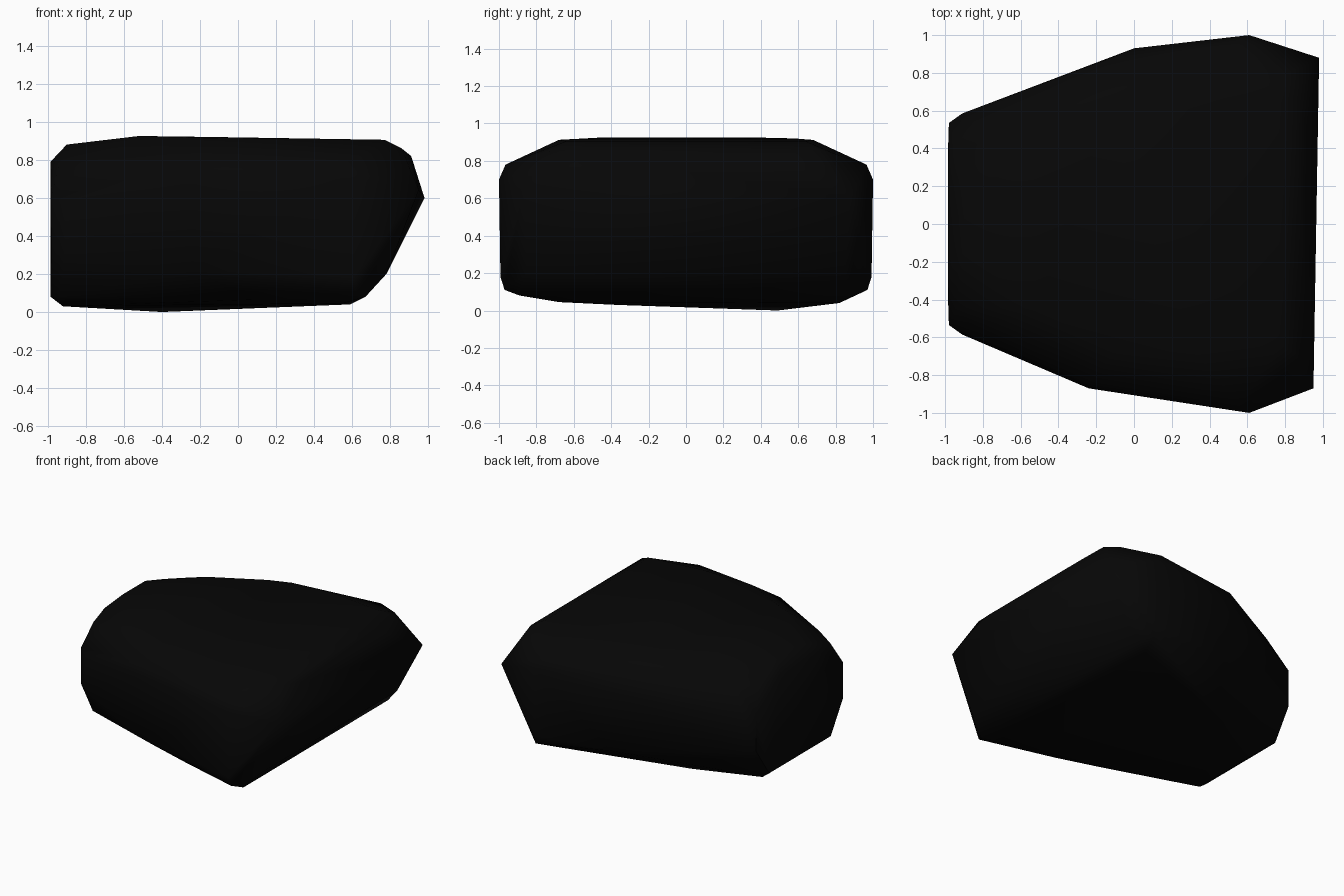
import bpy, bmesh, math

# Landmarks present on both the front (-y) and back (+y) flanks: x, |y|, z
PAIRED = [
    # top plateau rim
    (-0.90, 0.14, 0.88), (0.33, 0.68, 0.912), (0.77, 0.64, 0.905),
    (0.86, 0.69, 0.86), (0.91, 0.50, 0.82),
    # shoulder
    (-0.985, 0.24, 0.79), (-0.94, 0.44, 0.77), (-0.78, 0.53, 0.79), (0.56, 0.965, 0.78),
    # widest band
    (0.61, 1.0, 0.70), (0.61, 0.992, 0.18), (-0.91, 0.585, 0.58), (-0.91, 0.585, 0.30),
    (-0.98, 0.535, 0.60), (-0.98, 0.535, 0.31), (0.78, 0.85, 0.20),
    # underside rim
    (-0.985, 0.38, 0.08), (-0.92, 0.37, 0.03), (0.67, 0.89, 0.08),
    (0.62, 0.97, 0.11),
]

# Landmarks that differ between the flanks
SINGLE = [
    (0.98, 0.88, 0.60), (0.95, -0.87, 0.64),            # nose corners
    (-0.52, 0.37, 0.925), (-0.15, 0.58, 0.92), (0.01, 0.65, 0.914),   # top, back rim
    (-0.52, -0.45, 0.925), (-0.10, -0.67, 0.913),       # top, front rim
    (0.0, 0.93, 0.65), (0.0, 0.925, 0.20), (-0.16, 0.865, 0.785),
    (-0.24, -0.87, 0.70), (-0.24, -0.87, 0.22), (-0.22, -0.85, 0.78),
    (0.80, 0.79, 0.84),                                 # upper back nose corner
    (-0.40, 0.49, 0.0), (0.59, 0.82, 0.04),             # back underside
    (0.55, -0.68, 0.045), (-0.30, -0.30, 0.03),         # front underside
    (-0.26, -0.66, 0.07), (0.09, -0.76, 0.065), (-0.94, -0.45, 0.08),
]

# Wrap the landmarks into one faceted stone
bm = bmesh.new()
for x, y, z in PAIRED:
    bm.verts.new((x, y, z))
    bm.verts.new((x, -y, z))
for p in SINGLE:
    bm.verts.new(p)
hull = bmesh.ops.convex_hull(bm, input=bm.verts[:])
unused = {g for g in hull["geom_interior"] + hull["geom_unused"]
          if isinstance(g, bmesh.types.BMVert)}
bmesh.ops.delete(bm, geom=list(unused), context='VERTS')
bmesh.ops.recalc_face_normals(bm, faces=bm.faces[:])

mesh = bpy.data.meshes.new("rock")
bm.to_mesh(mesh)
bm.free()
rock = bpy.data.objects.new("rock", mesh)
bpy.context.collection.objects.link(rock)

# Near-black stone
stone = bpy.data.materials.new("dark_stone")
stone.diffuse_color = (0.002, 0.002, 0.002, 1)
mesh.materials.append(stone)

# Soft shading across the shallow facets
bpy.context.view_layer.objects.active = rock
rock.select_set(True)
bpy.ops.object.shade_smooth_by_angle(angle=math.radians(50))
